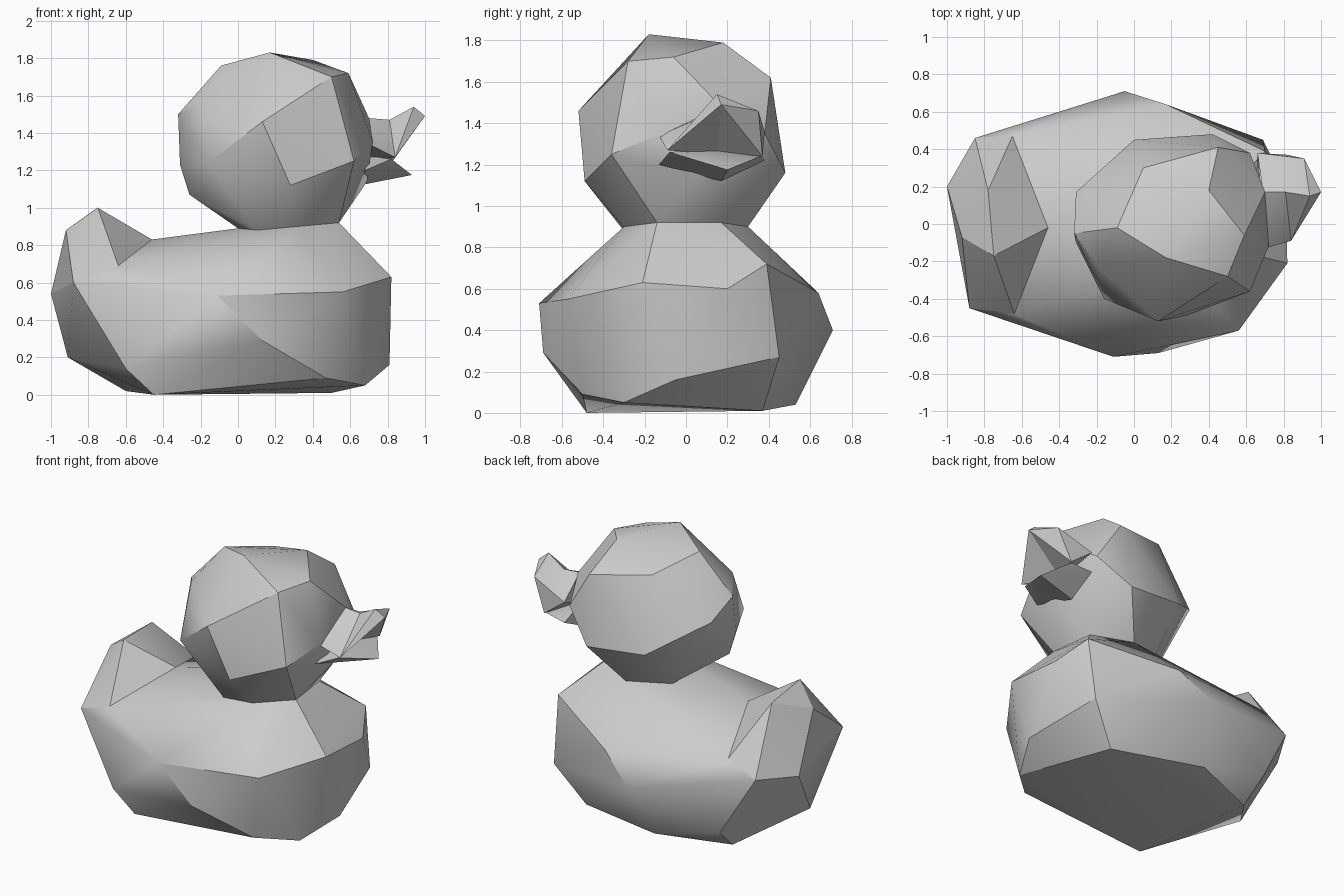
import bpy
import bmesh
from math import radians

if "Cube" in bpy.data.objects:
    bpy.data.objects.remove(bpy.data.objects["Cube"], do_unlink=True)

grey = bpy.data.materials.new("plain grey")
grey.use_nodes = True
tone = (0.6, 0.6, 0.6, 1.0)
grey.diffuse_color = tone
grey.node_tree.nodes["Principled BSDF"].inputs["Base Color"].default_value = tone


def finish(name, bm):
    """Turn a bmesh into a shaded object with the shared material."""
    bmesh.ops.recalc_face_normals(bm, faces=bm.faces[:])
    mesh = bpy.data.meshes.new(name)
    bm.to_mesh(mesh)
    bm.free()
    mesh.materials.append(grey)
    obj = bpy.data.objects.new(name, mesh)
    bpy.context.collection.objects.link(obj)
    bpy.ops.object.select_all(action="DESELECT")
    obj.select_set(True)
    bpy.context.view_layer.objects.active = obj
    bpy.ops.object.shade_smooth_by_angle(angle=radians(30))
    return obj


def faceted(name, *groups):
    """Wrap a faceted skin around groups of corner points."""
    bm = bmesh.new()
    for group in groups:
        for point in group:
            bm.verts.new(point)
    result = bmesh.ops.convex_hull(bm, input=bm.verts[:])
    spare = {g for g in result["geom_interior"] + result["geom_unused"]
             if isinstance(g, bmesh.types.BMVert)}
    bmesh.ops.delete(bm, geom=list(spare), context="VERTS")
    return finish(name, bm)


# Neck ring shared by the head and the body
neck = [
    (0, -.14, .89), (.1, -.3, .88), (.32, -.3, .9), (.54, -.14, .92),
    (.5, .17, .92), (.25, .3, .9), (0, .15, .89),
]

# Rim where the tail rises out of the body
tail_rim = [
    (-.46, -.02, .83), (-.64, -.48, .69), (-.65, .47, .67),
    (-.88, -.45, .6), (-.85, .46, .57), (-1, .2, .54),
]

# Body: right flank, breast, left flank, underside
right_flank = [
    (.56, -.57, .55), (-.11, -.71, .53), (.13, -.69, .29),
    (-.6, -.5, .14), (.47, -.5, .09),
]
breast = [(.82, -.21, .63), (.81, .2, .6), (.81, -.05, .16)]
left_flank = [
    (-.05, .71, .4), (.17, .64, .58), (.69, .45, .27),
    (.7, .39, .72), (-.62, .52, .17),
]
underside = [
    (-.91, -.05, .2), (-.45, -.48, 0), (.68, -.3, .05),
    (.5, .37, .01), (-.13, .53, .04), (-.6, .35, .02),
]
faceted("body", neck, tail_rim, right_flank, breast, left_flank, underside)

# Tail: upturned wedge on the rim
tail_tip = [(-.75, -.17, 1), (-.78, .18, .98), (-.92, -.07, .88)]
faceted("tail", tail_rim, tail_tip)

# Head: crown, back, cheeks and face
crown = [
    (.17, -.18, 1.83), (.4, .18, 1.79), (-.09, -.02, 1.76),
    (.5, -.28, 1.7), (.59, -.06, 1.72), (.45, .41, 1.62), (.05, .3, 1.68),
]
nape = [
    (-.2, -.22, 1.57), (-.32, -.05, 1.5), (-.31, .17, 1.4),
    (-.31, -.1, 1.23), (-.26, -.1, 1.07), (0, .45, 1.2),
]
cheeks = [
    (.13, -.52, 1.46), (.28, -.49, 1.12), (-.16, -.4, 1.24),
    (.62, -.36, 1.25), (.42, .48, 1.16), (.62, .38, 1.35),
]
face = [(.72, -.12, 1.35), (.7, .17, 1.48), (.69, .05, 1.14)]
faceted("head", neck, crown, nape, cheeks, face)

# Upper bill: ridge flaring into an upturned, wide tip
upper = {
    "root": (.69, .17, 1.48), "ridge": (.81, .17, 1.47),
    "tip": (.94, .15, 1.54), "lip": (1, .17, 1.49),
    "left_lip": (.91, .35, 1.46), "right_root": (.7, -.13, 1.34),
    "right_lip": (.84, -.09, 1.27), "left_root": (.66, .38, 1.36),
    "left_corner": (.82, .37, 1.24), "mouth": (.72, .15, 1.25),
}
bm = bmesh.new()
corner = {key: bm.verts.new(point) for key, point in upper.items()}
for loop in (
    "root right_root ridge", "ridge right_root right_lip",
    "ridge right_lip tip", "tip right_lip lip",
    "root ridge left_root", "ridge left_lip left_root",
    "ridge tip left_lip", "tip lip left_lip",
    "left_root left_lip left_corner", "lip right_lip mouth",
    "lip mouth left_corner", "lip left_corner left_lip",
    "right_lip right_root mouth", "left_root left_corner mouth",
    "root left_root mouth", "root mouth right_root",
):
    bm.faces.new([corner[key] for key in loop.split()])
finish("upper_bill", bm)

# Lower bill: short pointed wedge under the mouth
faceted("lower_bill", [
    (.68, -.13, 1.2), (.66, .38, 1.22), (.65, .17, 1.12), (.93, .2, 1.175),
    (.82, -.08, 1.26), (.81, .36, 1.24), (.68, .15, 1.28),
])
